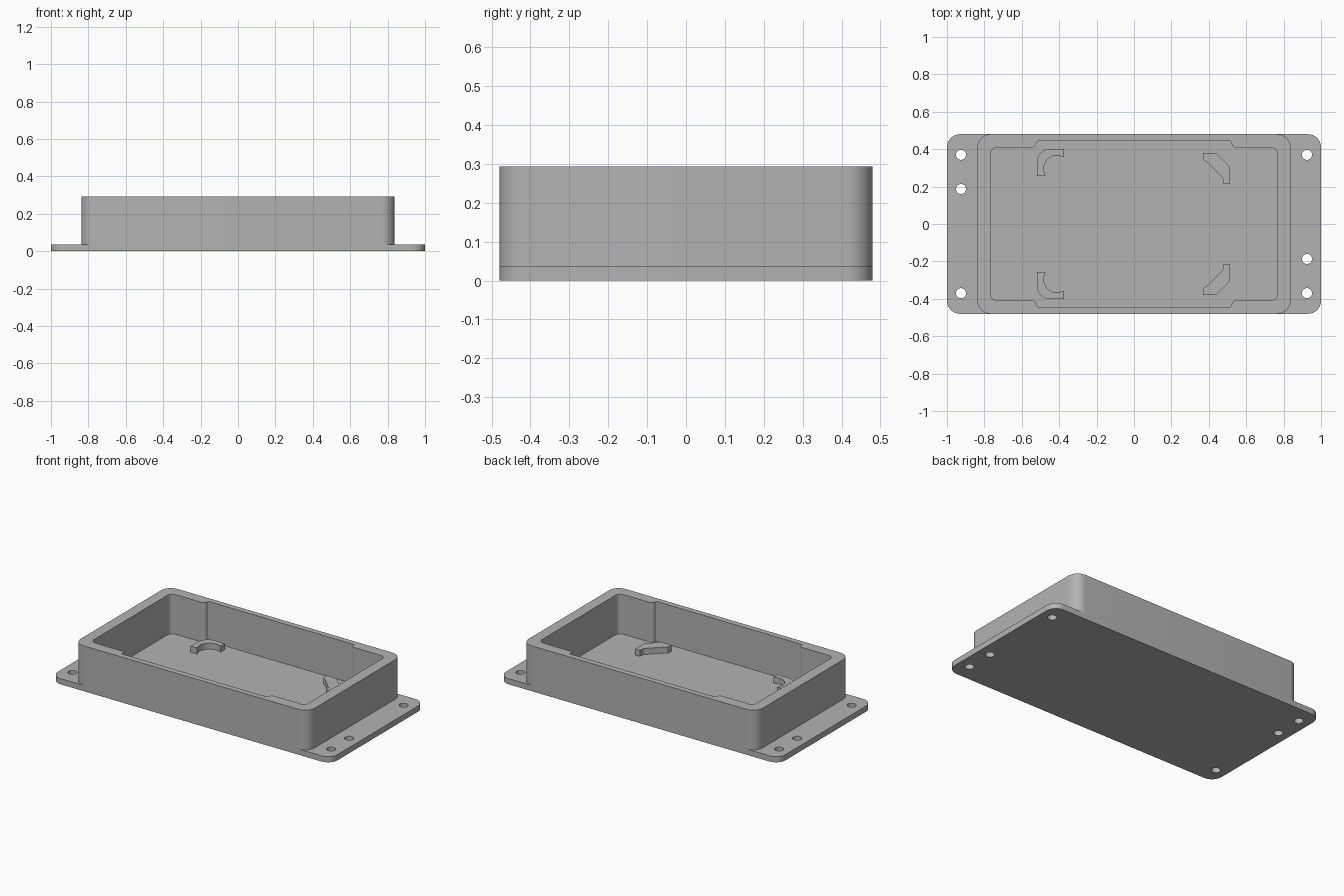
import bpy
import math
from mathutils import Vector

if "Cube" in bpy.data.objects:
    bpy.data.objects.remove(bpy.data.objects["Cube"])

PLATE_TOP = 0.037
BODY_TOP = 0.293
CLIP_TOP = 0.076

grey = bpy.data.materials.new("grey plastic")
grey.diffuse_color = (0.45, 0.45, 0.45, 1)
grey.use_nodes = True
grey.node_tree.nodes["Principled BSDF"].inputs["Base Color"].default_value = grey.diffuse_color


def rounded(corners, steps=10):
    """Outline from (x, y, radius) corners, each filleted with an arc."""
    out = []
    n = len(corners)
    for i, (x, y, r) in enumerate(corners):
        p = Vector((x, y))
        if r == 0:
            out.append(p)
            continue
        a = (Vector(corners[i - 1][:2]) - p).normalized()
        b = (Vector(corners[(i + 1) % n][:2]) - p).normalized()
        half = a.angle(b) / 2
        centre = p + (a + b).normalized() * (r / math.sin(half))
        start = p + a * (r / math.tan(half)) - centre
        end = p + b * (r / math.tan(half)) - centre
        turn = math.atan2(start.x * end.y - start.y * end.x, start.dot(end))
        base = math.atan2(start.y, start.x)
        for k in range(steps + 1):
            t = base + turn * k / steps
            out.append(centre + Vector((math.cos(t), math.sin(t))) * r)
    return out


def rectangle(hx, hy, r):
    return rounded([(hx, hy, r), (-hx, hy, r), (-hx, -hy, r), (hx, -hy, r)])


def circle(x, y, r, n=32):
    return [Vector((x + r * math.cos(2 * math.pi * i / n),
                    y + r * math.sin(2 * math.pi * i / n))) for i in range(n)]


def extrude(name, outlines, z0, z1):
    """Solid from filled outlines; inner outlines become holes."""
    curve = bpy.data.curves.new(name, 'CURVE')
    curve.dimensions = '2D'
    curve.fill_mode = 'BOTH'
    curve.extrude = (z1 - z0) / 2
    for pts in outlines:
        s = curve.splines.new('POLY')
        s.points.add(len(pts) - 1)
        for sp, p in zip(s.points, pts):
            sp.co = (p.x, p.y, 0, 1)
        s.use_cyclic_u = True
    ob = bpy.data.objects.new(name, curve)
    bpy.context.collection.objects.link(ob)
    ob.location.z = (z0 + z1) / 2
    bpy.ops.object.select_all(action='DESELECT')
    ob.select_set(True)
    bpy.context.view_layer.objects.active = ob
    bpy.ops.object.convert(target='MESH')
    ob = bpy.context.object
    # Weld the caps to the walls and make normals consistent
    bpy.ops.object.mode_set(mode='EDIT')
    bpy.ops.mesh.select_all(action='SELECT')
    bpy.ops.mesh.remove_doubles(threshold=0.0001)
    bpy.ops.mesh.normals_make_consistent(inside=False)
    bpy.ops.object.mode_set(mode='OBJECT')
    ob.data.materials.clear()
    ob.data.materials.append(grey)
    bpy.ops.object.shade_smooth_by_angle(angle=math.radians(30))
    return ob


# Base plate with screw holes in both flanges
holes = [(-0.925, 0.37), (-0.925, 0.187), (-0.925, -0.37),
         (0.925, 0.37), (0.925, -0.187), (0.925, -0.37)]
extrude("base_plate",
        [rectangle(1, 0.48, 0.07)] + [circle(x, y, 0.027) for x, y in holes],
        0, PLATE_TOP)

# Box walls: the cavity is wider along the middle of the long sides
quarter = [(0.767, 0.409, 0.035), (0.522, 0.409, 0.024), (0.522, 0.443, 0.009)]
half = quarter + [(-x, y, r) for x, y, r in reversed(quarter)]
cavity = half + [(x, -y, r) for x, y, r in reversed(half)]
extrude("box_walls", [rectangle(0.837, 0.48, 0.07), rounded(cavity)],
        PLATE_TOP, BODY_TOP)

# Locating corners on the floor: curved on the left, chamfered on the right
curved = [(-0.519, 0.257, 0), (-0.519, 0.401, 0.07), (-0.374, 0.401, 0),
          (-0.374, 0.357, 0), (-0.40, 0.366, 0), (-0.482, 0.366, 0.07),
          (-0.482, 0.285, 0), (-0.472, 0.257, 0)]
chamfered = [(0.369, 0.38, 0), (0.44, 0.38, 0), (0.513, 0.307, 0),
             (0.513, 0.214, 0), (0.480, 0.214, 0), (0.474, 0.247, 0.012),
             (0.402, 0.319, 0), (0.369, 0.345, 0)]
for kind, shape in (("curved", curved), ("chamfered", chamfered)):
    for side, sy in (("back", 1), ("front", -1)):
        extrude(f"{kind}_locator_{side}",
                [rounded([(x, y * sy, r) for x, y, r in shape])],
                PLATE_TOP, CLIP_TOP)
